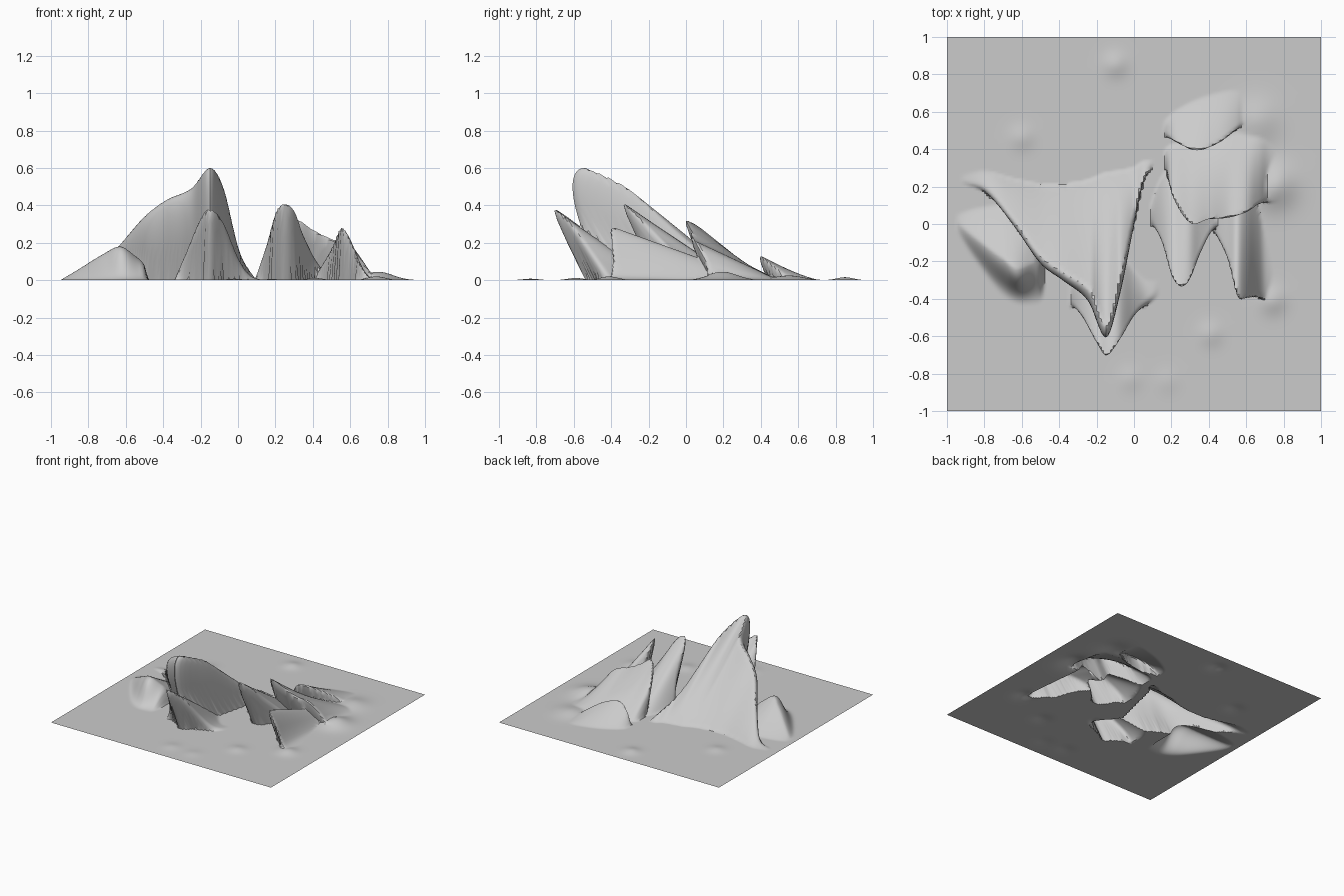
import bpy, bmesh, math

if "Cube" in bpy.data.objects:
    bpy.data.objects.remove(bpy.data.objects["Cube"])

N = 160        # grid cells per side
LEAN = 0.55    # how far the rocks lean to the front per unit of height

# each slab: front rounding, ramp power, then rows of (x, crest height, crest y, back y)
main_peak = (0.22, 0.92, [(-.92, 0, .22, .26), (-.8, .03, .16, .28), (-.65, .17, -.05, .24),
                          (-.5, .34, -.30, .21), (-.38, .43, -.41, .21), (-.25, .49, -.54, .23),
                          (-.15, .60, -.76, .27), (-.08, .50, -.54, .28), (0, .18, -.07, .30),
                          (.05, .07, .20, .33), (.10, 0, .30, .34)])
front_peak = (0.04, 1.1, [(-.34, 0, -.44, -.30), (-.28, .14, -.52, -.2), (-.2, .33, -.67, -.15),
                          (-.15, .38, -.74, -.15), (-.08, .31, -.66, -.15), (0, .12, -.52, -.25),
                          (.06, .03, -.45, -.3), (.13, 0, -.38, -.3)])
middle_peak = (0.04, 1.1, [(.09, 0, 0, .1), (.15, .18, -.13, .25), (.2, .36, -.31, .3),
                           (.25, .41, -.37, .3), (.3, .37, -.33, .3), (.35, .24, -.2, .25),
                           (.42, .1, -.06, .15), (.5, 0, 0, .1)])
right_peak = (0.04, 1.0, [(.42, .03, -.04, .15), (.5, .17, -.22, .3), (.55, .28, -.42, .4),
                          (.6, .22, -.43, .38), (.65, .10, -.42, .25), (.69, .03, -.42, 0),
                          (.74, 0, -.42, -.2)])
rear_peak = (0.04, 1.0, [(.17, 0, .3, .4), (.2, .2, .13, .42), (.3, .32, -.03, .44),
                         (.4, .27, -.01, .47), (.5, .22, .0, .5), (.6, .19, .03, .5),
                         (.67, .1, .08, .52), (.72, .03, .1, .52), (.78, 0, .12, .5)])
back_rock = (0.03, 1.1, [(.16, 0, .47, .55), (.22, .08, .42, .6), (.33, .13, .37, .66),
                         (.45, .1, .41, .7), (.55, .04, .49, .72), (.6, 0, .54, .7)])
left_mound = (0.3, 1.1, [(-.95, 0, -.05, .05), (-.85, .06, -.24, .08), (-.72, .14, -.45, .1),
                         (-.63, .18, -.53, .1), (-.55, .13, -.51, .1), (-.5, .08, -.47, 0),
                         (-.48, 0, -.4, 0)])
slabs = [main_peak, front_peak, middle_peak, right_peak, rear_peak, back_rock, left_mound]

# small ground bumps (x, y, height, spread)
bumps = [(-.1, .85, .016, .004), (-.6, .46, .012, .004), (.41, -.59, .012, .004),
         (-.02, -.83, .008, .004), (.18, -.84, .006, .004),
         (.75, .2, .045, .012), (.66, .55, .025, .012), (.74, -.41, .02, .005)]


def sample(rows, x):
    """Smooth curve through the rows of a slab."""
    if x <= rows[0][0] or x >= rows[-1][0]:
        return None
    i = max(k for k in range(len(rows) - 1) if rows[k][0] <= x)
    a, b = rows[i], rows[i + 1]
    p, q = rows[max(i - 1, 0)], rows[min(i + 2, len(rows) - 1)]
    d = b[0] - a[0]
    t = (x - a[0]) / d
    out = []
    for k in (1, 2, 3):
        ma = (b[k] - p[k]) / (b[0] - p[0]) * d
        mb = (q[k] - a[k]) / (q[0] - a[0]) * d
        out.append((2*t**3 - 3*t*t + 1) * a[k] + (t**3 - 2*t*t + t) * ma
                   + (3*t*t - 2*t**3) * b[k] + (t**3 - t*t) * mb)
    return out


def slab_height(width, power, row, y):
    """Ramp rising from the back, cut off by a rounded front."""
    z, crest, back = row
    foot = crest + LEAN * z
    length = back - foot
    if z <= 0 or length <= 0.01 or y <= foot or y >= back:
        return 0
    w = min(width, (0.6 if width > 0.25 else 0.4) * length)
    ramp = min(1, (back - y) / (length - w))
    q = min(1, (y - foot) / w)
    # wide fronts are soft mounds, narrow ones are steep rock faces
    front = q * q * (3 - 2 * q) if width > 0.25 else math.sqrt(1 - (1 - q) ** 2)
    return z * ramp ** power * front


# terrain sheet
bm = bmesh.new()
bmesh.ops.create_grid(bm, x_segments=N, y_segments=N, size=1)
cache = {}
for v in bm.verts:
    x, y = v.co.x, v.co.y
    key = round(x, 4)
    if key not in cache:
        cache[key] = [(w, p, r) for w, p, r in
                      ((w, p, sample(rows, x)) for w, p, rows in slabs) if r]
    h = max([slab_height(w, p, r, y) for w, p, r in cache[key]], default=0)
    g = sum(s * math.exp(-((x - bx)**2 + (y - by)**2) / e) for bx, by, s, e in bumps)
    v.co.z = max(h, g if g > 1e-4 else 0)
    v.co.y -= LEAN * h

mesh = bpy.data.meshes.new("rocky_terrain")
bm.to_mesh(mesh)
bm.free()
terrain = bpy.data.objects.new("rocky_terrain", mesh)
bpy.context.collection.objects.link(terrain)
bpy.context.view_layer.objects.active = terrain
terrain.select_set(True)
bpy.ops.object.shade_smooth_by_angle(angle=math.radians(40))
